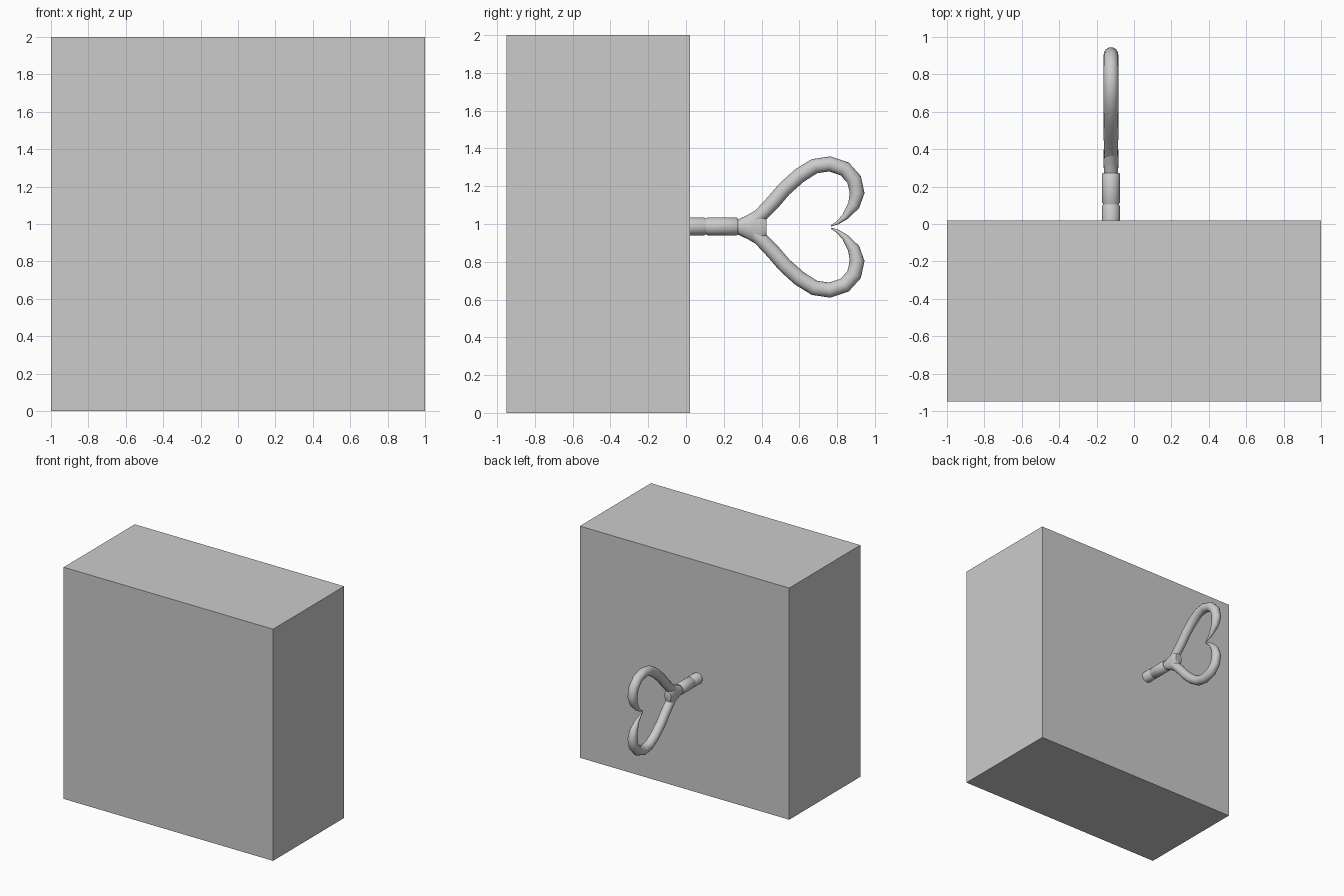
import bpy, bmesh, math
from mathutils import Vector

if "Cube" in bpy.data.objects:
    bpy.data.objects.remove(bpy.data.objects["Cube"])

KEY = Vector((-0.123, 0, 0.984))  # axis of the winding key


def finish(name, bm, loc, smooth=True):
    bmesh.ops.recalc_face_normals(bm, faces=bm.faces)
    me = bpy.data.meshes.new(name)
    bm.to_mesh(me)
    bm.free()
    ob = bpy.data.objects.new(name, me)
    ob.location = loc
    bpy.context.collection.objects.link(ob)
    if smooth:
        bpy.context.view_layer.objects.active = ob
        ob.select_set(True)
        bpy.ops.object.shade_smooth_by_angle(angle=math.radians(40))
        ob.select_set(False)
    return ob


def loft(name, stations, sides, loc):
    """Skin elliptical rings; station = (y, z, x radius, in-plane radius, tangent)."""
    bm = bmesh.new()
    rings = []
    for y, z, rx, rp, t in stations:
        n = Vector((0, -t.z, t.y))
        ring = []
        for i in range(sides):
            a = math.tau * i / sides
            ring.append(bm.verts.new(Vector((0, y, z)) + Vector((rx * math.cos(a), 0, 0)) + n * rp * math.sin(a)))
        rings.append(ring)
    for a, b in zip(rings, rings[1:]):
        for i in range(sides):
            j = (i + 1) % sides
            bm.faces.new((a[i], a[j], b[j], b[i]))
    bm.faces.new(rings[0])
    bm.faces.new(rings[-1])
    return finish(name, bm, loc)


# Solid box body
bm = bmesh.new()
bmesh.ops.create_cube(bm, size=1)
bmesh.ops.scale(bm, vec=(2, 0.97, 2), verts=bm.verts)
finish("box_body", bm, (0, -0.465, 1), smooth=False)

# Shaft with a narrow groove
Y = Vector((0, 1, 0))
shaft = [(0.0, .048), (0.095, .048), (0.103, .043), (0.107, .043), (0.115, .048),
         (0.268, .048), (0.274, .043)]
loft("key_shaft", [(y, 0.003, r, r, Y) for y, r in shaft], 32, KEY)

# Flared fork joining the shaft to both arms
fork = [(0.26, .036, .036), (0.28, .038, .042), (0.33, .04, .066),
        (0.385, .04, .098), (0.405, .038, .085), (0.425, .032, .05)]
loft("key_fork", [(y, 0, rx, rz, Y) for y, rx, rz in fork], 20, KEY)

# Heart-shaped handle: one tapered arm, mirrored below
path = [(0.36, .03, .036), (0.41, .078, .038), (0.46, .13, .039), (0.52, .20, .039),
        (0.60, .272, .04), (0.68, .322, .04), (0.76, .334, .04), (0.84, .308, .04),
        (0.89, .252, .04), (0.906, .18, .039), (0.888, .115, .032), (0.843, .055, .018),
        (0.802, .022, .009), (0.768, .006, .003)]
stations = []
for i, (y, z, r) in enumerate(path):
    p, q = path[max(i - 1, 0)], path[min(i + 1, len(path) - 1)]
    t = Vector((0, q[0] - p[0], q[1] - p[1])).normalized()
    stations.append((y, z, r, r, t))
arm = loft("key_heart_handle", stations, 16, KEY)
mir = arm.modifiers.new("mirror", "MIRROR")
mir.use_axis = (False, False, True)
mir.use_mirror_merge = False
